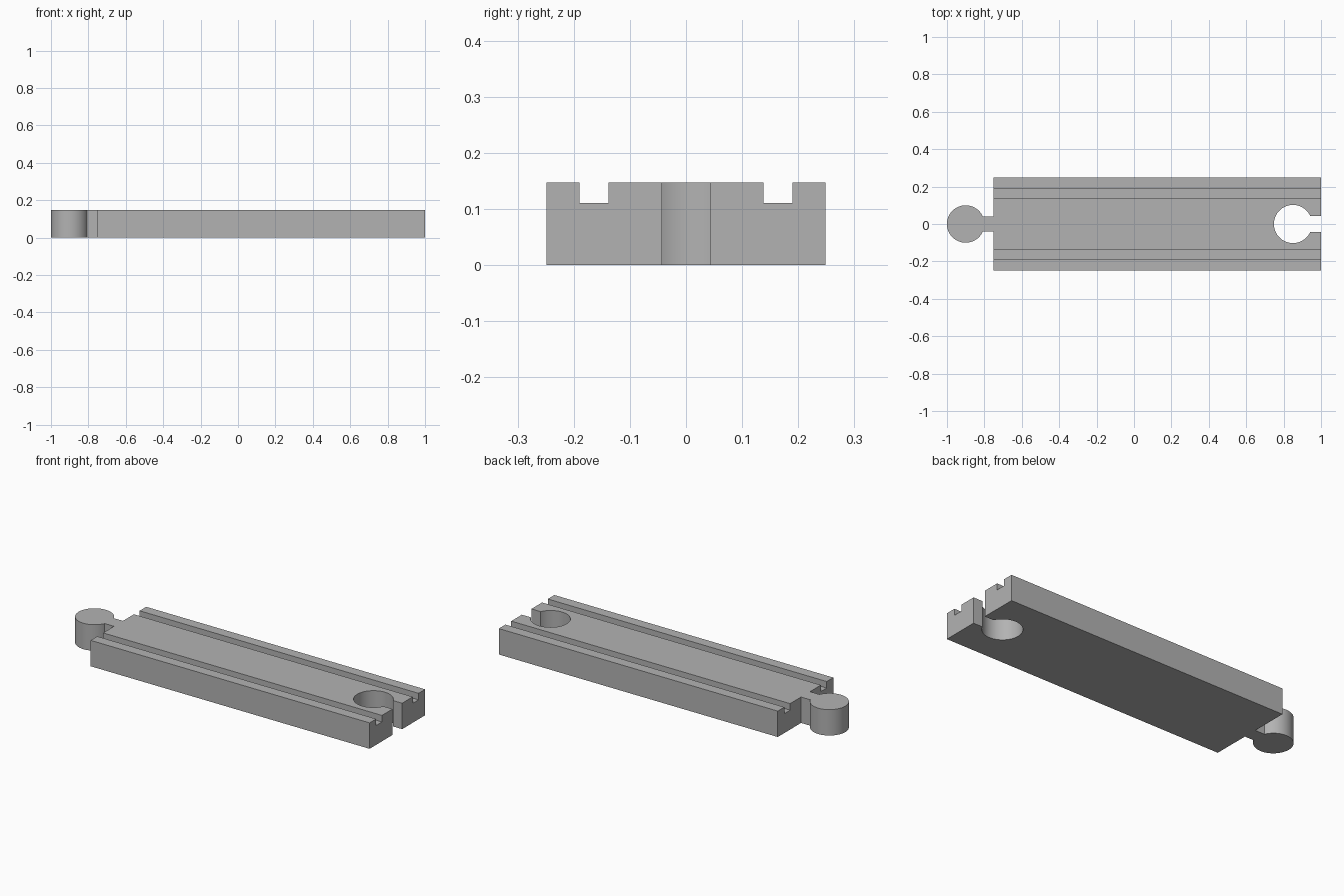
import bpy
import bmesh
import math

HEIGHT = 0.147
HALF_WIDTH = 0.249
BODY_START = -0.75
GROOVE_IN, GROOVE_OUT, GROOVE_FLOOR = 0.138, 0.19, 0.11
SEGMENTS = 48

default_cube = bpy.data.objects.get("Cube")
if default_cube:
    bpy.data.objects.remove(default_cube, do_unlink=True)

grey = bpy.data.materials.new("plain_grey")
grey.use_nodes = True
colour = (0.45, 0.45, 0.45, 1)
grey.diffuse_color = colour
grey.node_tree.nodes["Principled BSDF"].inputs["Base Color"].default_value = colour


def keyhole_arc(cx, radius, half_neck):
    """Upper half of a circle, from its far left point to the neck on its right."""
    end = math.asin(half_neck / radius)
    return [(cx + radius * math.cos(a), radius * math.sin(a))
            for a in (math.pi + (end - math.pi) * i / SEGMENTS
                      for i in range(SEGMENTS + 1))]


def prism(name, outline, z0, z1):
    bm = bmesh.new()
    base = bm.faces.new([bm.verts.new((x, y, z0)) for x, y in outline])
    top = bmesh.ops.extrude_face_region(bm, geom=[base])["geom"]
    bmesh.ops.translate(bm, vec=(0, 0, z1 - z0),
                        verts=[v for v in top if isinstance(v, bmesh.types.BMVert)])
    bmesh.ops.recalc_face_normals(bm, faces=bm.faces)
    mesh = bpy.data.meshes.new(name)
    bm.to_mesh(mesh)
    bm.free()
    mesh.materials.append(grey)
    obj = bpy.data.objects.new(name, mesh)
    bpy.context.collection.objects.link(obj)
    return obj


# Half plan: round peg and neck, straight side, then slot and round socket
peg_neck, slot = 0.04, 0.043
half = keyhole_arc(-0.9, 0.1, peg_neck)
half += [(BODY_START, peg_neck), (BODY_START, HALF_WIDTH), (1, HALF_WIDTH), (1, slot)]
half += reversed(keyhole_arc(0.85, 0.102, slot))

# Mirror the half plan; the end points lie on the centre line
outline = half + [(x, -y) for x, y in reversed(half[1:-1])]
track = prism("track_piece", outline, 0, HEIGHT)

# Wheel grooves along both sides
for side, name in ((1, "left_groove_cutter"), (-1, "right_groove_cutter")):
    a, b = side * GROOVE_IN, side * GROOVE_OUT
    cutter = prism(name, [(-0.8, a), (1.1, a), (1.1, b), (-0.8, b)],
                   GROOVE_FLOOR, HEIGHT + 0.1)
    cut = track.modifiers.new(name, "BOOLEAN")
    cut.operation = "DIFFERENCE"
    cut.solver = "EXACT"
    cut.object = cutter
    bpy.context.view_layer.objects.active = track
    bpy.ops.object.modifier_apply(modifier=cut.name)
    bpy.data.objects.remove(cutter, do_unlink=True)

# Smooth round walls, crisp edges
bpy.ops.object.select_all(action="DESELECT")
track.select_set(True)
bpy.context.view_layer.objects.active = track
bpy.ops.object.shade_smooth_by_angle(angle=math.radians(30))
